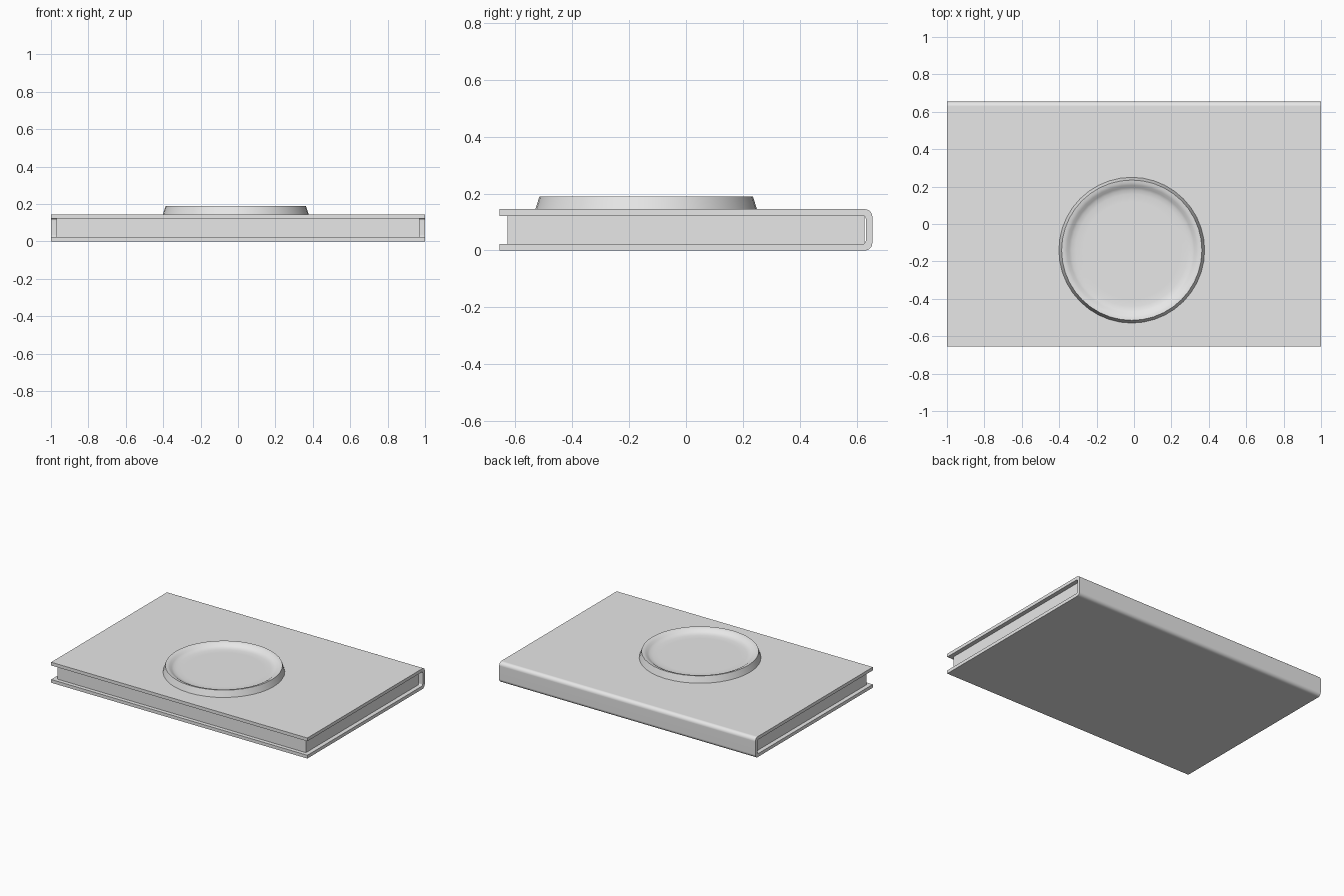
import bpy, bmesh
from math import cos, sin, pi, radians

cube = bpy.data.objects.get("Cube")
if cube:
    bpy.data.objects.remove(cube, do_unlink=True)

grey = bpy.data.materials.new("plain_grey")
grey.use_nodes = True
grey.diffuse_color = (0.8, 0.8, 0.8, 1)
grey.node_tree.nodes["Principled BSDF"].inputs["Base Color"].default_value = (0.8, 0.8, 0.8, 1)


def finish(name, bm, smooth=True):
    bmesh.ops.recalc_face_normals(bm, faces=bm.faces)
    mesh = bpy.data.meshes.new(name)
    bm.to_mesh(mesh)
    bm.free()
    mesh.materials.append(grey)
    ob = bpy.data.objects.new(name, mesh)
    bpy.context.collection.objects.link(ob)
    bpy.ops.object.select_all(action='DESELECT')
    ob.select_set(True)
    bpy.context.view_layer.objects.active = ob
    if smooth:
        bpy.ops.object.shade_smooth_by_angle(angle=radians(35))
        mod = ob.modifiers.new("flat_normals", 'WEIGHTED_NORMAL')
        mod.keep_sharp = True
    return ob


def corner(y, z, r, start, end, steps=6):
    """Arc of (y, z) points from start to end, in degrees."""
    angles = [radians(start + (end - start) * i / steps) for i in range(steps + 1)]
    return [(y + r * cos(a), z + r * sin(a)) for a in angles]


HALF_Y, TOP, BOARD = 0.655, 0.145, 0.023
OUT_R, IN_R = 0.026, 0.01

# Cover: both boards and the rounded spine as one extruded U profile
inner_y = HALF_Y - BOARD
profile = [(-HALF_Y, 0)]
profile += corner(HALF_Y - OUT_R, OUT_R, OUT_R, -90, 0)
profile += corner(HALF_Y - OUT_R, TOP - OUT_R, OUT_R, 0, 90)
profile += [(-HALF_Y, TOP), (-HALF_Y, TOP - BOARD)]
profile += corner(inner_y - IN_R, TOP - BOARD - IN_R, IN_R, 90, 0, 4)
profile += corner(inner_y - IN_R, BOARD + IN_R, IN_R, 0, -90, 4)
profile += [(-HALF_Y, BOARD)]

bm = bmesh.new()
face = bm.faces.new([bm.verts.new((-1, y, z)) for y, z in profile])
ext = bmesh.ops.extrude_face_region(bm, geom=[face], use_keep_orig=True)
bmesh.ops.translate(bm, vec=(2, 0, 0),
                    verts=[v for v in ext["geom"] if isinstance(v, bmesh.types.BMVert)])
finish("book_cover", bm)

# Page block, set back from the board edges
bm = bmesh.new()
bmesh.ops.create_cube(bm, size=1)
bmesh.ops.scale(bm, vec=(1.94, 1.255, TOP - 2 * BOARD), verts=bm.verts)
bmesh.ops.translate(bm, vec=(0, 0, TOP / 2), verts=bm.verts)
finish("page_block", bm, smooth=False)

# Shallow round dish, lathed from a (radius, z) profile
SIDES = 40
dish = [(0.39, TOP - 0.001), (0.375, 0.19), (0.36, 0.188), (0.347, 0.182),
        (0.335, 0.173), (0.322, 0.166), (0.30, 0.162), (0.26, 0.16)]
bm = bmesh.new()
rings = [[bm.verts.new((r * cos(2 * pi * i / SIDES), r * sin(2 * pi * i / SIDES), z))
          for i in range(SIDES)] for r, z in dish]
for a, b in zip(rings, rings[1:]):
    for i in range(SIDES):
        j = (i + 1) % SIDES
        bm.faces.new((a[i], a[j], b[j], b[i]))
bm.faces.new(rings[-1])
bm.faces.new(rings[0])
plate = finish("round_dish", bm)
plate.location = (-0.012, -0.14, 0)
